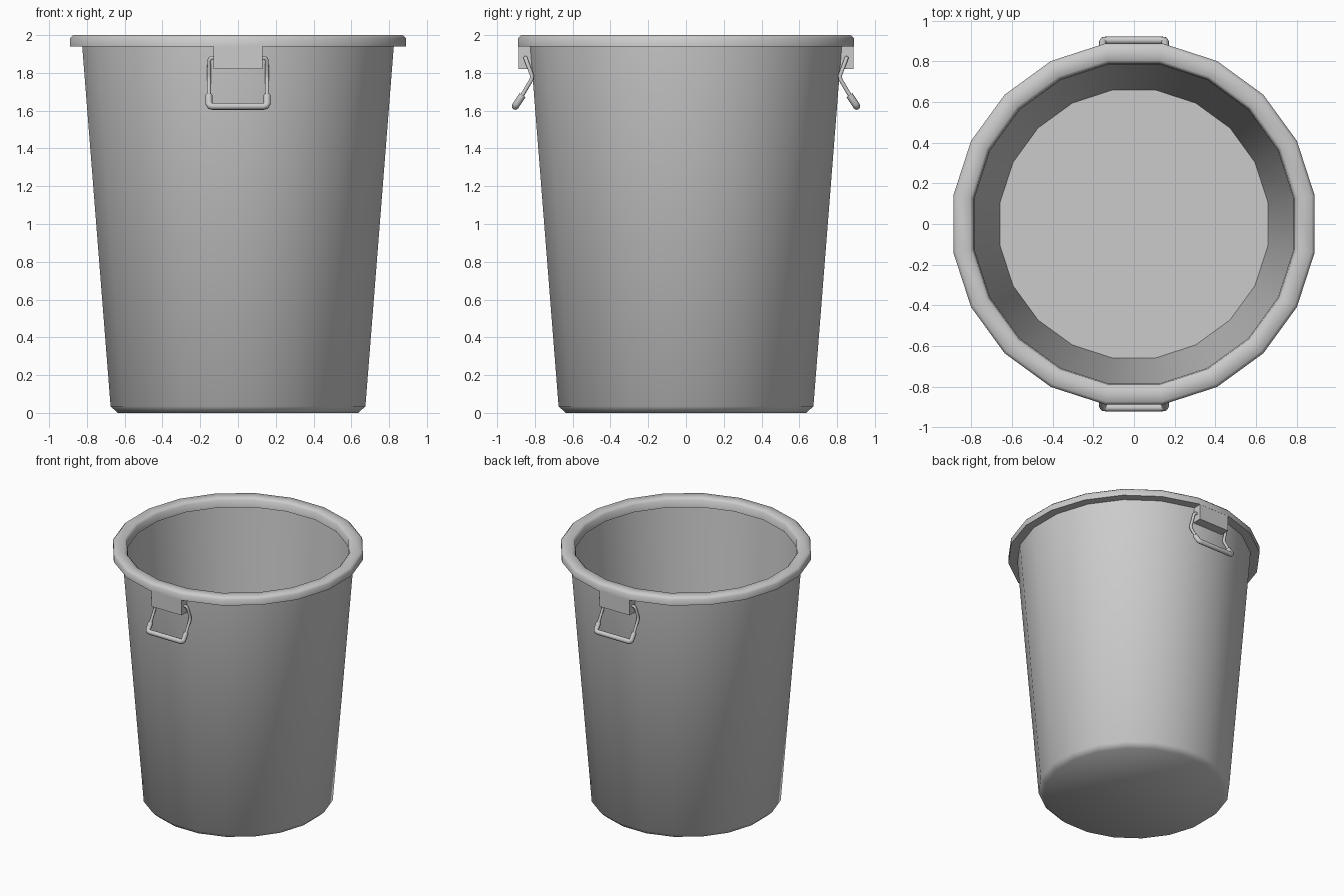
import bpy, bmesh, math

if "Cube" in bpy.data.objects:
    bpy.data.objects.remove(bpy.data.objects["Cube"])

SIDES = 20


def finish(obj, angle):
    bpy.ops.object.select_all(action='DESELECT')
    bpy.context.view_layer.objects.active = obj
    obj.select_set(True)
    bpy.ops.object.shade_smooth_by_angle(angle=math.radians(angle))


def add_mesh(name, bm):
    bmesh.ops.recalc_face_normals(bm, faces=bm.faces)
    me = bpy.data.meshes.new(name)
    bm.to_mesh(me)
    bm.free()
    obj = bpy.data.objects.new(name, me)
    bpy.context.collection.objects.link(obj)
    return obj


def lathe(name, profile):
    """Revolve (radius, z) points into a faceted shell, capping both ends."""
    bm = bmesh.new()
    rings = []
    for r, z in profile:
        angs = [2 * math.pi * (i + 0.5) / SIDES for i in range(SIDES)]
        rings.append([bm.verts.new((r * math.cos(a), r * math.sin(a), z)) for a in angs])
    for lo, hi in zip(rings, rings[1:]):
        for i in range(SIDES):
            j = (i + 1) % SIDES
            bm.faces.new((lo[i], lo[j], hi[j], hi[i]))
    bm.faces.new(rings[0])
    bm.faces.new(rings[-1])
    return add_mesh(name, bm)


def mirror_y(obj):
    obj.modifiers.new("other_side", 'MIRROR').use_axis = (False, True, False)


def rod(name, points, radius):
    cu = bpy.data.curves.new(name, 'CURVE')
    cu.dimensions = '3D'
    cu.bevel_depth = radius
    cu.bevel_resolution = 2
    cu.use_fill_caps = True
    sp = cu.splines.new('POLY')
    sp.points.add(len(points) - 1)
    for p, co in zip(sp.points, points):
        p.co = (*co, 1)
    obj = bpy.data.objects.new(name, cu)
    bpy.context.collection.objects.link(obj)
    bpy.ops.object.select_all(action='DESELECT')
    bpy.context.view_layer.objects.active = obj
    obj.select_set(True)
    bpy.ops.object.convert(target='MESH')
    obj = bpy.context.view_layer.objects.active
    obj.name = name
    finish(obj, 50)
    mirror_y(obj)


# Bin: outer wall, rolled rim with inner lip, inner wall and floor
bin_body = lathe("bin_body", [
    (0.645, 0.0), (0.683, 0.035), (0.835, 1.94),
    (0.90, 1.94), (0.90, 1.985), (0.885, 2.0), (0.815, 2.0), (0.80, 1.985),
    (0.795, 1.93), (0.818, 1.93), (0.668, 0.04)])
finish(bin_body, 60)

# Handle brackets hanging from the rim, wedge-shaped against the wall
bm = bmesh.new()
side = [(-0.888, 1.95), (-0.888, 1.82), (-0.805, 1.82), (-0.815, 1.95)]
face = bm.faces.new([bm.verts.new((-0.13, y, z)) for y, z in side])
ext = bmesh.ops.extrude_face_region(bm, geom=[face])
bmesh.ops.translate(bm, vec=(0.26, 0, 0),
                    verts=[v for v in ext['geom'] if isinstance(v, bmesh.types.BMVert)])
bracket = add_mesh("handle_bracket", bm)
finish(bracket, 30)
mirror_y(bracket)

# Wire arms of the handles
for s, label in ((-1, "left"), (1, "right")):
    rod("handle_wire_" + label, [
        (s * 0.11, -0.85, 1.88), (s * 0.143, -0.85, 1.88), (s * 0.152, -0.846, 1.868),
        (s * 0.154, -0.815, 1.785), (s * 0.154, -0.818, 1.765),
        (s * 0.154, -0.875, 1.668)], 0.011)

# Thick grips with rounded corners
half = [(0.154, -0.865, 1.682), (0.154, -0.896, 1.636), (0.148, -0.902, 1.626),
        (0.135, -0.904, 1.623)]
rod("handle_grip", [(-x, y, z) for x, y, z in half] + half[::-1], 0.019)
